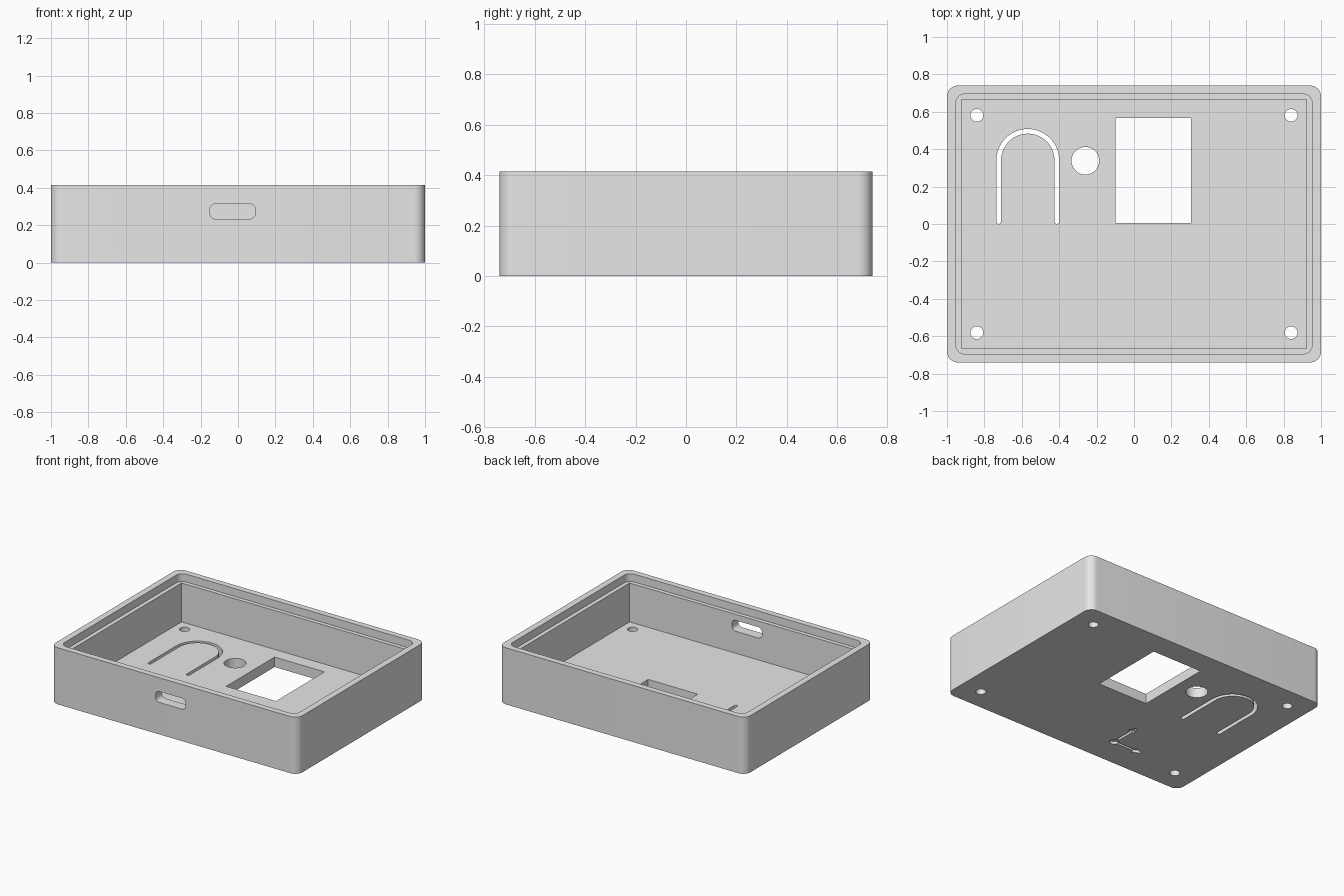
import bpy, bmesh, math
from math import pi, cos, sin

if "Cube" in bpy.data.objects:
    bpy.data.objects.remove(bpy.data.objects["Cube"])

grey = bpy.data.materials.new("plain_grey")
grey.diffuse_color = (0.8, 0.8, 0.8, 1)
grey.use_nodes = True
grey.node_tree.nodes["Principled BSDF"].inputs["Base Color"].default_value = grey.diffuse_color


def arc(cx, cy, r, a0, a1, n):
    return [(cx + r * cos(a0 + (a1 - a0) * i / n),
             cy + r * sin(a0 + (a1 - a0) * i / n)) for i in range(n + 1)]


def circle(cx, cy, r, n=40):
    return arc(cx, cy, r, 0, 2 * pi, n)[:-1]


def rect(x0, x1, y0, y1, r=0):
    if r == 0:
        return [(x0, y0), (x1, y0), (x1, y1), (x0, y1)]
    return (arc(x1 - r, y1 - r, r, 0, pi / 2, 10) + arc(x0 + r, y1 - r, r, pi / 2, pi, 10)
            + arc(x0 + r, y0 + r, r, pi, 1.5 * pi, 10) + arc(x1 - r, y0 + r, r, 1.5 * pi, 2 * pi, 10))


def prism(name, outline, lo, hi, upright=False):
    """Extrude an outline along z, or along y when upright."""
    bm = bmesh.new()
    place = (lambda u, v, w: (u, w, v)) if upright else (lambda u, v, w: (u, v, w))
    a = [bm.verts.new(place(u, v, lo)) for u, v in outline]
    b = [bm.verts.new(place(u, v, hi)) for u, v in outline]
    bm.faces.new(a)
    bm.faces.new(b)
    n = len(a)
    for i in range(n):
        j = (i + 1) % n
        bm.faces.new((a[i], a[j], b[j], b[i]))
    bmesh.ops.recalc_face_normals(bm, faces=bm.faces)
    mesh = bpy.data.meshes.new(name)
    bm.to_mesh(mesh)
    bm.free()
    mesh.materials.append(grey)
    ob = bpy.data.objects.new(name, mesh)
    bpy.context.collection.objects.link(ob)
    return ob


def cut(target, outline, lo, hi, upright=False):
    tool = prism("cutter", outline, lo, hi, upright)
    tool.hide_render = True
    mod = target.modifiers.new("cut", 'BOOLEAN')
    mod.operation = 'DIFFERENCE'
    mod.solver = 'EXACT'
    mod.object = tool
    bpy.context.view_layer.objects.active = target
    bpy.ops.object.modifier_apply(modifier=mod.name)
    bpy.data.objects.remove(tool, do_unlink=True)


# Outer shell, lid recess and cavity
H, FLOOR, LEDGE = 0.415, 0.073, 0.358
case = prism("case_shell", rect(-1, 1, -0.74, 0.74, 0.058), 0, H)
cut(case, rect(-0.953, 0.953, -0.695, 0.695, 0.05), LEDGE, 0.6)
cut(case, rect(-0.923, 0.923, -0.665, 0.665), FLOOR, 0.5)

# Port slot in the front wall
cut(case, rect(-0.15, 0.093, 0.234, 0.314, 0.03), -0.9, -0.5, upright=True)

# Floor openings: window, round hole, four screw holes
cut(case, rect(-0.10, 0.304, 0.005, 0.566), -0.1, 0.2)
cut(case, circle(-0.26, 0.338, 0.074), -0.1, 0.2)
for sx in (-1, 1):
    for sy in (-1, 1):
        cut(case, circle(sx * 0.84, sy * 0.581, 0.034, 28), -0.1, 0.2)

# Arched slot forming a flexible button tongue
cx, cy, ro, ri, end = -0.568, 0.34, 0.168, 0.143, 0.013
rm, rc = (ro + ri) / 2, (ro - ri) / 2
tongue = (arc(cx, cy, ro, 0, pi, 32) + arc(cx - rm, end, rc, pi, 2 * pi, 8)
          + arc(cx, cy, ri, pi, 0, 32) + arc(cx + rm, end, rc, pi, 2 * pi, 8))
cut(case, tongue, -0.1, 0.2)

# Engraved direction arrows with a round hub under the floor
hx, hy = -0.266, -0.521
arrow = [(0, -0.009), (0.17, -0.009), (0.17, -0.03), (0.24, 0),
         (0.17, 0.03), (0.17, 0.009), (0, 0.009)]
for ang in (pi / 2, pi):
    cut(case, [(hx + u * cos(ang) - v * sin(ang), hy + u * sin(ang) + v * cos(ang))
               for u, v in arrow], -0.1, 0.02)
cut(case, circle(hx, hy, 0.031, 28), -0.1, 0.02)

# Smooth rounded corners, sharp edges elsewhere
bpy.ops.object.select_all(action='DESELECT')
case.select_set(True)
bpy.context.view_layer.objects.active = case
bpy.ops.object.shade_smooth_by_angle(angle=math.radians(30))
